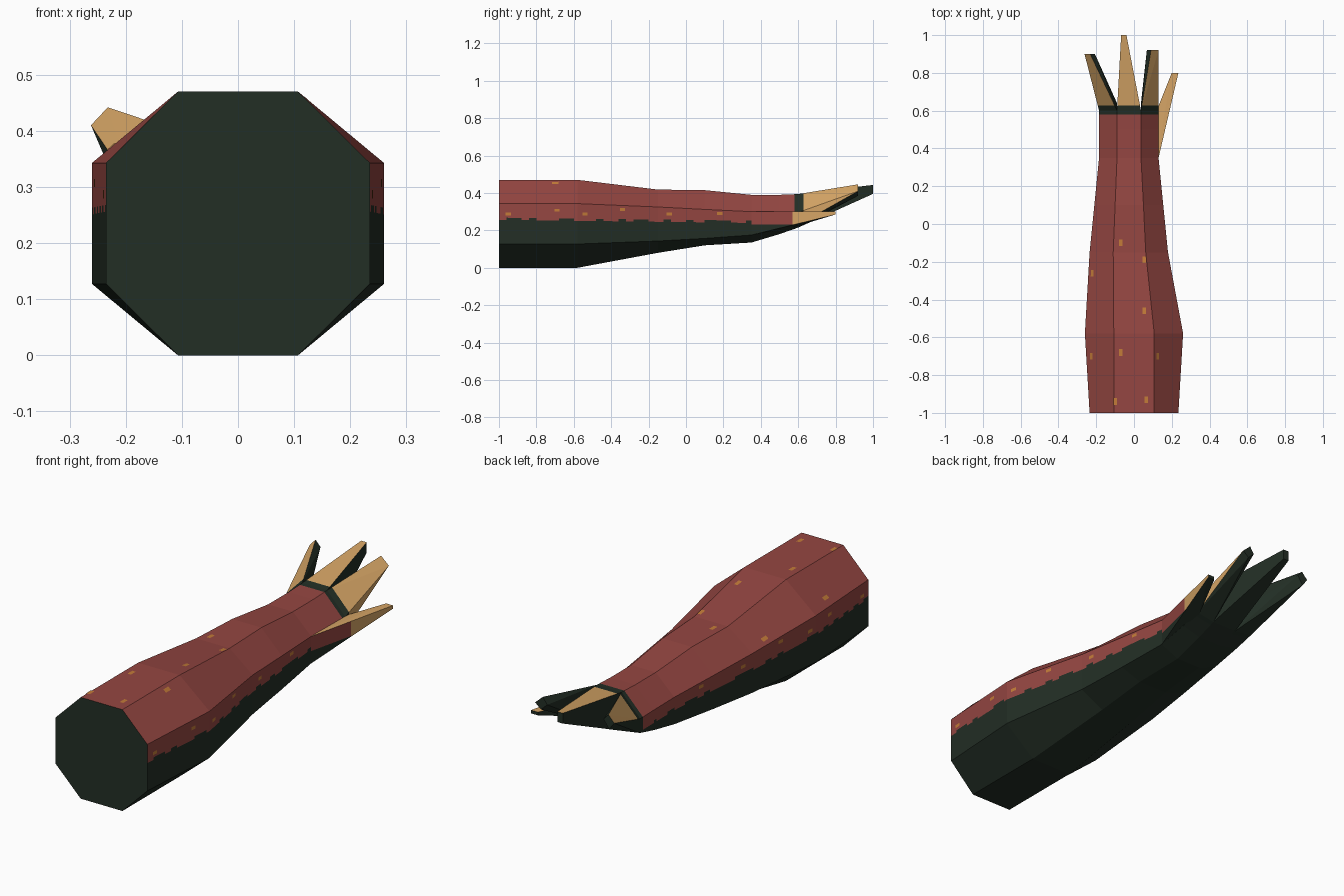
import bpy, bmesh, random
from mathutils import Vector
from mathutils.bvhtree import BVHTree

if "Cube" in bpy.data.objects:
    bpy.data.objects.remove(bpy.data.objects["Cube"])

random.seed(4)


def material(name, rgb):
    m = bpy.data.materials.new(name)
    m.diffuse_color = (*rgb, 1)
    m.use_nodes = True
    m.node_tree.nodes["Principled BSDF"].inputs["Base Color"].default_value = m.diffuse_color
    return m


RED, DARK, TAN, ORANGE = range(4)
MATS = [material("brick_red", (0.30, 0.062, 0.054)),
        material("dark_green", (0.0165, 0.0275, 0.0185)),
        material("claw_tan", (0.66, 0.37, 0.13)),
        material("speck_orange", (0.55, 0.20, 0.04))]


def finish(bm, name):
    me = bpy.data.meshes.new(name)
    bm.to_mesh(me)
    ob = bpy.data.objects.new(name, me)
    bpy.context.collection.objects.link(ob)
    for m in MATS:
        me.materials.append(m)
    return ob


def cut(bm, co, no, test=lambda f: True):
    faces = [f for f in bm.faces if test(f)]
    geom = faces + list({e for f in faces for e in f.edges}) + list({v for f in faces for v in f.verts})
    bmesh.ops.bisect_plane(bm, geom=geom, plane_co=co, plane_no=no, dist=1e-5)
    bm.normal_update()


# Forearm: octagonal loft (y, left, right, top left, top right, four heights)
rings = [(-1.0, -.235, .235, -.107, .107, 0, .127, .343, .47),
         (-.58, -.26, .26, -.107, .107, 0, .127, .343, .47),
         (-.15, -.235, .18, -.11, .062, .08, .143, .325, .418),
         (.10, -.21, .155, -.10, .05, .12, .157, .312, .415),
         (.35, -.185, .13, -.09, .037, .135, .175, .30, .39),
         (.50, -.185, .13, -.09, .037, .18, .205, .298, .39),
         (.60, -.185, .13, -.09, .037, .215, .23, .296, .394)]
bm = bmesh.new()
loops = []
for y, l, r, tl, tr, a, b, c, d in rings:
    pts = [(tl, a), (tr, a), (r, b), (r, c), (tr, d), (tl, d), (l, c), (l, b)]
    loops.append([bm.verts.new((x, y, z)) for x, z in pts])
for p, q in zip(loops, loops[1:]):
    for i in range(8):
        j = (i + 1) % 8
        bm.faces.new((p[i], p[j], q[j], q[i]))
bm.faces.new(loops[0])
bm.faces.new(loops[-1])
bmesh.ops.recalc_face_normals(bm, faces=bm.faces)
bm.normal_update()
tree = BVHTree.FromBMesh(bm)


# Ragged border between the red back and the dark underside
def border(y):
    return .25 - .012 * y


def on_side(f):
    return abs(f.normal.x) > .85


cut(bm, (0, .58, 0), (0, 1, 0))
for off in (-.006, .006):
    cut(bm, (0, 0, .25 + off), (0, .012, 1), on_side)
for i in range(39):
    cut(bm, (0, -.96 + i * .04, 0), (0, 1, 0),
        lambda f: on_side(f) and abs(f.calc_center_median().z - border(f.calc_center_median().y)) < .004)
for f in bm.faces:
    c = f.calc_center_median()
    gap = c.z - border(c.y)
    if abs(gap) < .004:
        gap = random.choice((-1, 1))
    f.material_index = RED if gap > 0 and -.999 < c.y < .58 else DARK
finish(bm, "forearm")


# Clawed digits: convex hulls from the palm to blunt tips
def digit(name, points, paint, cuts):
    b = bmesh.new()
    for p in points:
        b.verts.new(p)
    res = bmesh.ops.convex_hull(b, input=b.verts)
    junk = {g for g in res["geom_interior"] + res["geom_unused"] if isinstance(g, bmesh.types.BMVert)}
    bmesh.ops.delete(b, geom=list(junk), context='VERTS')
    bmesh.ops.recalc_face_normals(b, faces=b.faces)
    b.normal_update()
    for co, no in cuts:
        cut(b, co, no)
    for f in b.faces:
        f.material_index = paint(f.normal, f.calc_center_median())
    finish(b, name)


def claw_paint(out):
    d = Vector(out).normalized()
    return lambda n, c: TAN if n.dot(d) > .7 and c.y > .628 else DARK


band = [((0, .628, 0), (0, 1, 0))]
digit("left_claw",
      [(-.185, .6, .296), (-.09, .6, .394), (-.09, .64, .31), (-.185, .6, .23), (-.09, .6, .215),
       (-.262, .9, .41), (-.232, .9, .442), (-.207, .9, .415), (-.235, .9, .375)],
      claw_paint((-.7, 0, .7)), band)
digit("middle_claw",
      [(-.09, .6, .394), (.037, .6, .394), (-.09, .6, .215), (.037, .6, .215),
       (-.068, 1, .443), (-.040, 1, .443), (-.068, 1, .395), (-.040, 1, .395)],
      claw_paint((0, 0, 1)), band)
digit("right_claw",
      [(.13, .6, .296), (.037, .6, .394), (.037, .64, .31), (.13, .6, .23), (.037, .6, .215),
       (.13, .92, .41), (.09, .92, .446), (.068, .92, .415), (.10, .92, .385)],
      claw_paint((.7, 0, .7)), band)


# Thumb: wedge on the right side
def thumb_paint(n, c):
    if n.z > .5:
        return TAN
    if n.x > .5 and c.z > .232:
        return TAN if c.y > .57 else RED
    return DARK


digit("thumb",
      [(.12, .35, .30), (.13, .35, .30), (.13, .35, .175), (.12, .6, .296), (.12, .6, .225),
       (.20, .8, .30), (.235, .8, .30), (.235, .8, .285), (.20, .8, .285)],
      thumb_paint, [((0, .57, 0), (0, 1, 0)), ((0, 0, .232), (0, 0, 1))])

# Orange specks: thin flakes projected onto the skin
sb = bmesh.new()


def speck(origin, direction, w, h):
    hit, n, _, _ = tree.ray_cast(Vector(origin), Vector(direction))
    if hit is None:
        return
    v = Vector((0, 1, 0))
    v = (v - n * v.dot(n)).normalized()
    u = v.cross(n)
    hit = hit + n * .002
    f = sb.faces.new([sb.verts.new(hit + u * a * w + v * b * h)
                      for a, b in ((-.5, -.5), (.5, -.5), (.5, .5), (-.5, .5))])
    f.material_index = ORANGE
    if f.normal.dot(n) < 0:
        f.normal_flip()


for x, y in [(.055, -.46), (-.07, -.68), (.125, -.7), (.055, -.19), (-.07, -.1),
             (-.22, -.26), (-.1, -.94), (.065, -.93), (-.225, -.7)]:
    speck((x, y, 1), (0, 0, -1), .018, .035)
for y, z in [(-.95, .287), (-.69, .307), (-.54, .287), (-.34, .312), (-.09, .287), (.18, .29)]:
    for s in (-1, 1):
        speck((s, y, z), (-s, 0, 0), .015, .028)
finish(sb, "skin_specks")
